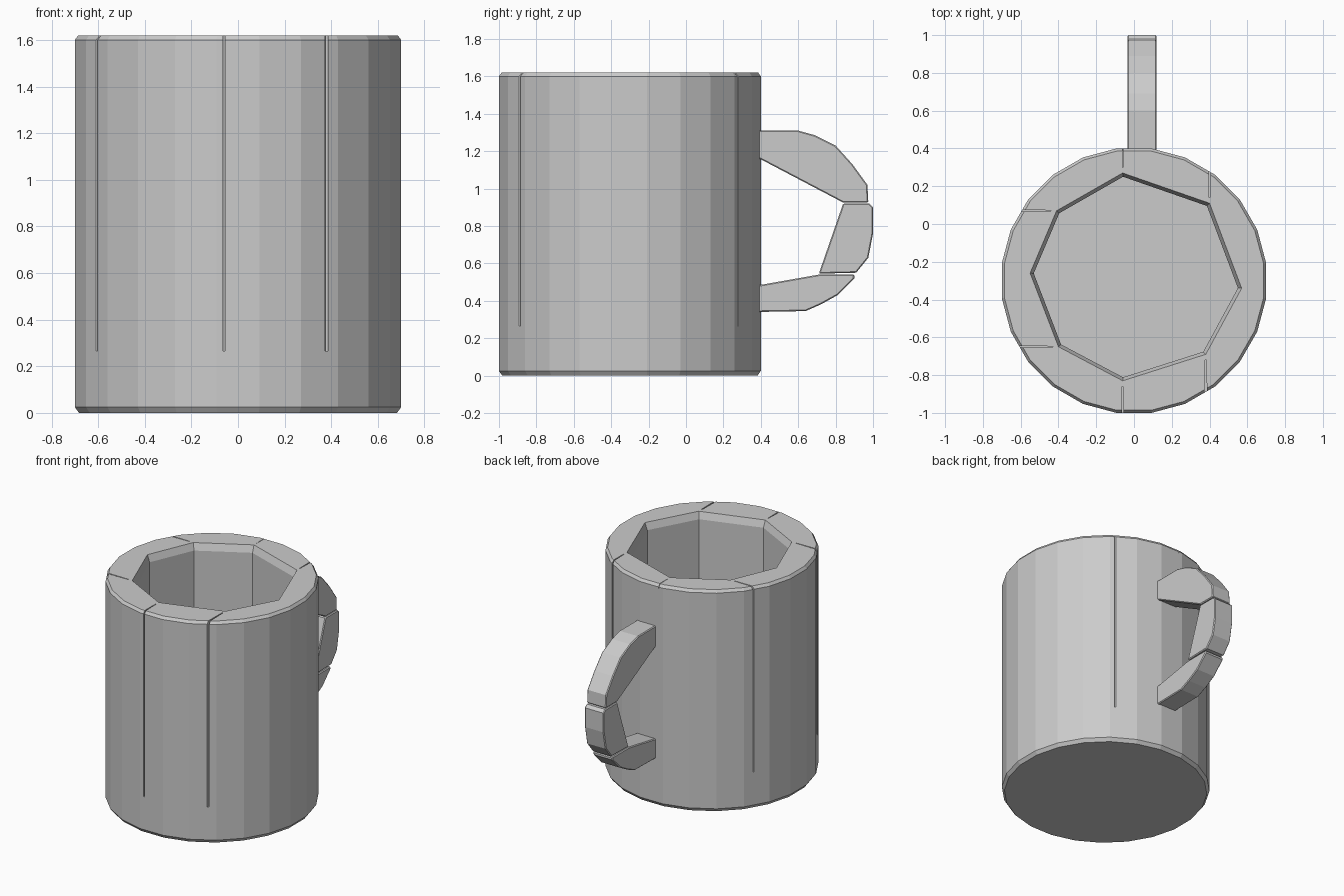
import bpy, bmesh, math
from mathutils import Vector

cube = bpy.data.objects.get("Cube")
if cube:
    bpy.data.objects.remove(cube)

GREY = (0.6, 0.6, 0.6, 1)
clay = bpy.data.materials.new("plain_grey")
clay.use_nodes = True
clay.diffuse_color = GREY
clay.node_tree.nodes["Principled BSDF"].inputs["Base Color"].default_value = GREY

HEIGHT, FLOOR = 1.62, 0.265
CENTRE = Vector((0, -0.3))


def loft(name, rings):
    """Closed solid from a stack of matching point rings."""
    bm = bmesh.new()
    loops = [[bm.verts.new(p) for p in ring] for ring in rings]
    n = len(loops[0])
    bm.faces.new(loops[0])
    bm.faces.new(loops[-1])
    for a, b in zip(loops, loops[1:]):
        for i in range(n):
            j = (i + 1) % n
            bm.faces.new((a[i], a[j], b[j], b[i]))
    bmesh.ops.recalc_face_normals(bm, faces=bm.faces)
    mesh = bpy.data.meshes.new(name)
    bm.to_mesh(mesh)
    bm.free()
    mesh.materials.append(clay)
    obj = bpy.data.objects.new(name, mesh)
    bpy.context.collection.objects.link(obj)
    return obj


def upright(outline, levels):
    """Rings of an outline scaled about the cup axis at each height."""
    return [[(*(CENTRE + (Vector(p) - CENTRE) * s), z) for p in outline]
            for z, s in levels]


def cut(target, cutter):
    mod = target.modifiers.new(cutter.name, 'BOOLEAN')
    mod.operation = 'DIFFERENCE'
    mod.solver = 'EXACT'
    mod.object = cutter
    cutter.hide_render = True
    cutter.hide_set(True)
    cutter.display_type = 'WIRE'


# Cup body: many-sided drum with small chamfers, flats facing the axes
SIDES = 24
radius = 0.7 / math.cos(math.pi / SIDES)
angles = [(i + 0.5) * math.tau / SIDES for i in range(SIDES)]
drum = [CENTRE + radius * Vector((math.cos(a), math.sin(a))) for a in angles]
body = loft("cup_body", upright(drum, [(0, 0.975), (0.025, 1),
                                       (HEIGHT - 0.02, 1), (HEIGHT, 0.98)]))

# Eight-sided hollow with a flared lip
hollow = [(-0.06, 0.27), (0.40, 0.11), (0.57, -0.34), (0.38, -0.69),
          (-0.06, -0.83), (-0.40, -0.65), (-0.55, -0.26), (-0.41, 0.07)]
cut(body, loft("hollow_cutter", upright(hollow, [
    (FLOOR, 0.965), (HEIGHT - 0.05, 0.965), (HEIGHT, 1), (HEIGHT + 0.05, 1.03)])))

# Straight grooves running from the hollow's corners out through the wall
grooves = [(0, (0, 1), 0.008), (1, (0, 1), 0.016), (3, (0, -1), 0.02),
           (4, (0, -1), 0.016), (5, (-1, 0), 0.016), (7, (-1, 0), 0.016)]
for i, (corner, direction, width) in enumerate(grooves):
    d = Vector(direction)
    side = Vector((-d.y, d.x)) * width / 2
    start = Vector(hollow[corner]) + d * 0.03
    end = start + d * 0.4
    bottom = HEIGHT - 0.03 if i == 0 else FLOOR
    plan = [start - side * 0.3, end - side, end + side, start + side * 0.3]
    cut(body, loft(f"groove_cutter_{i}",
                   [[(*p, z) for p in plan] for z in (bottom, HEIGHT + 0.1)]))

# Handle: three flat-sided segments (profile as y, z)
segments = {
    "handle_top": [(0.37, 1.31), (0.60, 1.31), (0.69, 1.285), (0.80, 1.23),
                   (0.89, 1.13), (0.97, 1.02), (0.975, 0.925), (0.84, 0.925),
                   (0.37, 1.172)],
    "handle_middle": [(0.84, 0.92), (0.98, 0.92), (1.0, 0.90), (1.0, 0.76),
                      (0.975, 0.63), (0.91, 0.55), (0.71, 0.545)],
    "handle_bottom": [(0.71, 0.54), (0.90, 0.54), (0.90, 0.52), (0.81, 0.43),
                      (0.72, 0.38), (0.64, 0.345), (0.37, 0.34), (0.37, 0.48)],
}
for name, outline in segments.items():
    part = loft(name, [[(x, y, z) for y, z in outline] for x in (-0.035, 0.12)])
    bevel = part.modifiers.new("edge_chamfer", 'BEVEL')
    bevel.width = 0.006
    bevel.segments = 1
    bevel.limit_method = 'ANGLE'
    bevel.angle_limit = math.radians(60)
